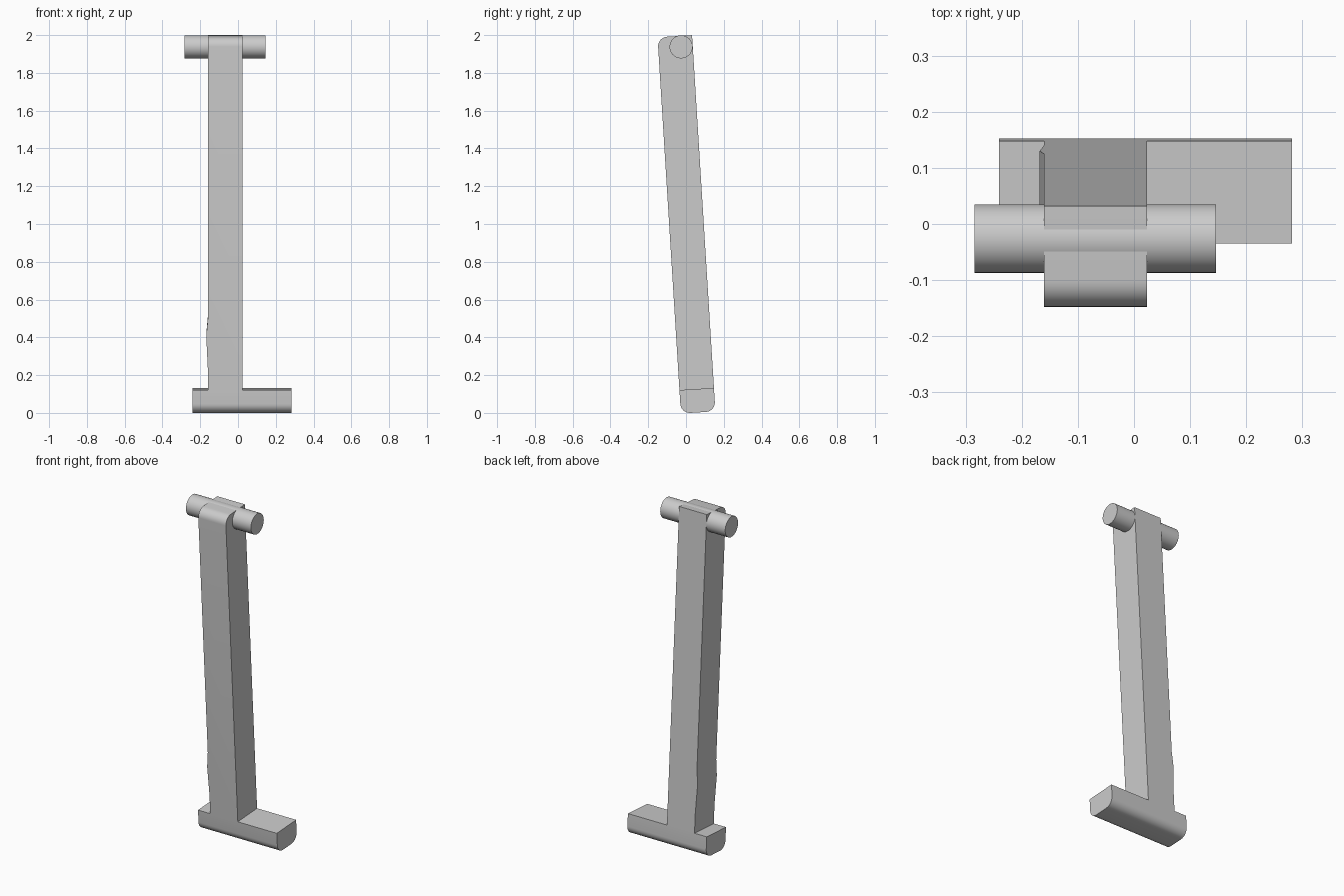
import bpy, bmesh, math
from mathutils import Matrix, Vector

if "Cube" in bpy.data.objects:
    bpy.data.objects.remove(bpy.data.objects["Cube"])

grey = bpy.data.materials.new("plain grey")
grey.use_nodes = True
colour = (0.6, 0.6, 0.6, 1)
grey.diffuse_color = colour
grey.node_tree.nodes["Principled BSDF"].inputs["Base Color"].default_value = colour

DEPTH = 0.183
LENGTH = 1.995
FOOT_TOP = 0.124
# The leg leans forward towards its top
LEAN = Matrix.Translation((0, -0.027, -0.003)) @ Matrix.Rotation(0.062, 4, "X")


def finish(name, bm, matrix):
    bmesh.ops.recalc_face_normals(bm, faces=bm.faces)
    mesh = bpy.data.meshes.new(name)
    bm.to_mesh(mesh)
    bm.free()
    mesh.transform(matrix)
    mesh.materials.append(grey)
    obj = bpy.data.objects.new(name, mesh)
    bpy.context.collection.objects.link(obj)
    bpy.ops.object.select_all(action="DESELECT")
    obj.select_set(True)
    bpy.context.view_layer.objects.active = obj
    bpy.ops.object.shade_smooth_by_angle(angle=math.radians(20))
    return obj


def prism(name, outline, rounded):
    """Extrude an x-z outline through the depth, rounding the chosen (y, z) edges."""
    bm = bmesh.new()
    face = bm.faces.new([bm.verts.new((x, 0, z)) for x, z in outline])
    new = bmesh.ops.extrude_face_region(bm, geom=[face])["geom"]
    bmesh.ops.translate(bm, vec=(0, DEPTH, 0),
                        verts=[v for v in new if isinstance(v, bmesh.types.BMVert)])
    edges = [e for e in bm.edges for y, z in rounded
             if all((v.co.yz - Vector((y, z))).length < 0.001 for v in e.verts)]
    bmesh.ops.bevel(bm, geom=edges, offset=0.05, segments=8, profile=0.5,
                    affect="EDGES")
    return finish(name, bm, LEAN)


# Upright leg with a slight swelling low on its right side
prism("leg", [(-0.16, FOOT_TOP), (0.023, FOOT_TOP), (0.023, LENGTH), (-0.16, LENGTH),
              (-0.16, 0.5), (-0.168, 0.41), (-0.16, 0.24)],
      [(0, LENGTH)])

# Cross foot, rounded underneath
prism("foot", [(-0.241, 0), (0.282, 0), (0.282, FOOT_TOP), (-0.241, FOOT_TOP)],
      [(0, 0), (DEPTH, 0)])

# Hinge pin through the top
bm = bmesh.new()
bmesh.ops.create_cone(bm, cap_ends=True, segments=48, radius1=0.061, radius2=0.061,
                      depth=0.431)
finish("hinge_pin", bm, Matrix.Translation((-0.069, -0.026, 1.938))
       @ Matrix.Rotation(math.pi / 2, 4, "Y"))
